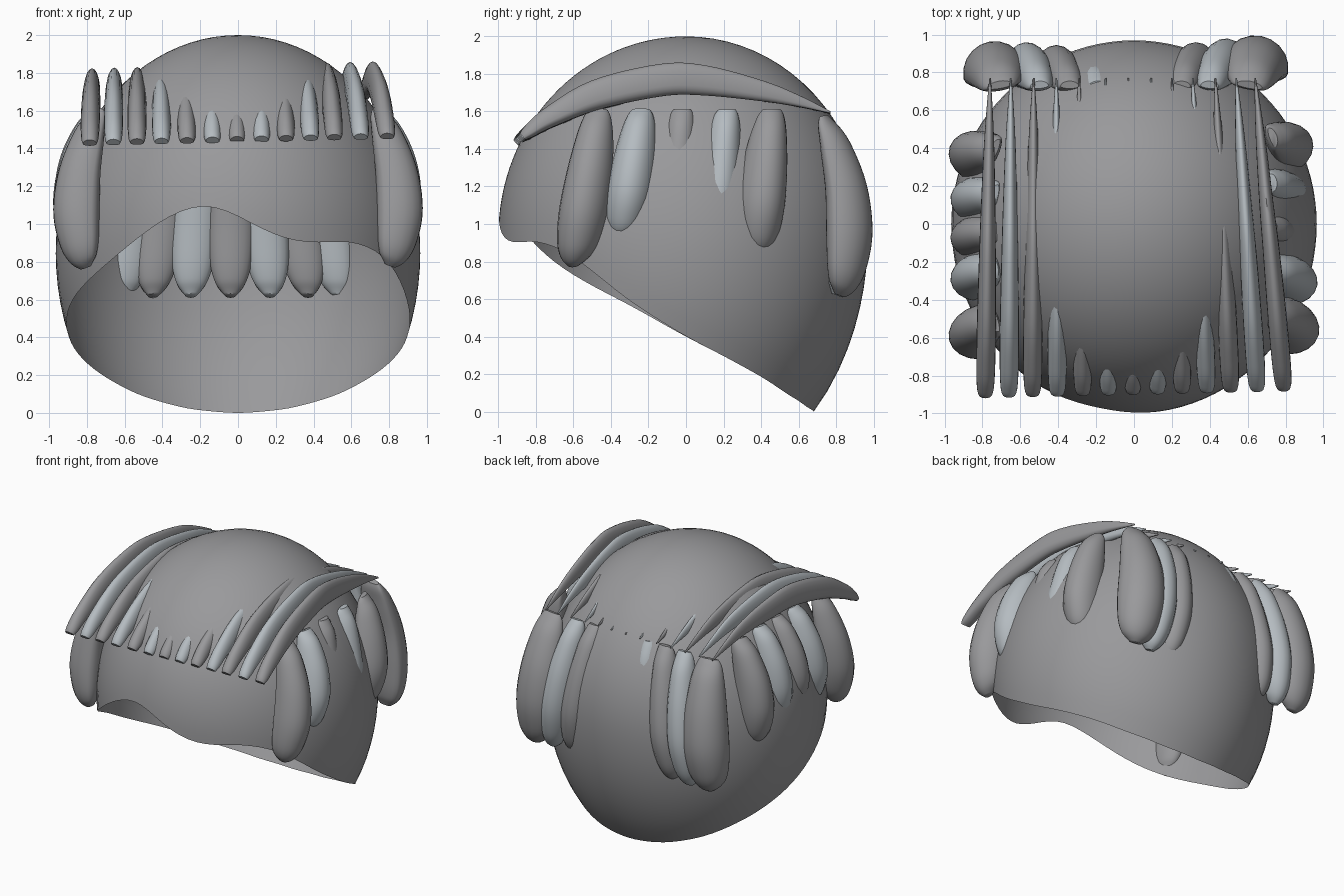
import bpy, bmesh, math
from mathutils import Vector

if "Cube" in bpy.data.objects:
    bpy.data.objects.remove(bpy.data.objects["Cube"])


def material(name, color):
    m = bpy.data.materials.new(name)
    m.diffuse_color = (*color, 1)
    m.use_nodes = True
    m.node_tree.nodes["Principled BSDF"].inputs["Base Color"].default_value = m.diffuse_color
    return m


DARK = material("dark_grey", (.32, .32, .33))
LIGHT = material("light_grey", (.46, .50, .53))


def spline(rows, n):
    # Catmull-Rom resampling of a list of equal-length tuples
    out, last = [], len(rows) - 1
    for i in range(last * n + 1):
        k = min(i // n, last - 1)
        t = i / n - k
        a, b, c, d = (rows[min(max(k + j, 0), last)] for j in (-1, 0, 1, 2))
        out.append([0.5 * (2*q + (r-p)*t + (2*p-5*q+4*r-s)*t*t + (3*q-p-3*r+s)*t**3)
                    for p, q, r, s in zip(a, b, c, d)])
    return out


def finish(bm, name, mat, angle=50):
    bmesh.ops.recalc_face_normals(bm, faces=bm.faces)
    me = bpy.data.meshes.new(name)
    bm.to_mesh(me)
    bm.free()
    me.materials.append(mat)
    ob = bpy.data.objects.new(name, me)
    bpy.context.collection.objects.link(ob)
    bpy.ops.object.select_all(action='DESELECT')
    ob.select_set(True)
    bpy.context.view_layer.objects.active = ob
    bpy.ops.object.shade_smooth_by_angle(angle=math.radians(angle))


def lock(name, stations, side, mat, sides=20):
    # stations: x, y, z, half thickness, half width; section is domed outside, flatter inside
    rows = spline(stations, 5)
    side = Vector(side)
    bm = bmesh.new()
    rings = []
    for i, r in enumerate(rows):
        p = Vector(r[:3])
        t = Vector(rows[min(i + 1, len(rows) - 1)][:3]) - Vector(rows[max(i - 1, 0)][:3])
        out = side.cross(t).normalized()
        h, w = max(r[3], 0.003), max(r[4], 0.003)
        ring = []
        for k in range(sides):
            a = 2 * math.pi * k / sides
            s = math.sin(a)
            ring.append(bm.verts.new(p + out * h * (-.4 + (1.4 if s > 0 else .6) * s)
                                     + side * w * math.cos(a)))
        rings.append(ring)
    for a, b in zip(rings, rings[1:]):
        for k in range(sides):
            m = (k + 1) % sides
            bm.faces.new((a[k], a[m], b[m], b[k]))
    bm.faces.new(rings[0])
    bm.faces.new(rings[-1])
    finish(bm, name, mat)


# Cap: open dome whose wavy rim dips towards the back (degrees from front, height)
SHARED = [(90, .40), (112, .24), (135, .10), (157, .025), (180, 0)]
RIGHT = [(0, 1.05), (7, .98), (15, .92), (24, .90), (38, .92), (51, .86), (62, .73), (70, .61)] + SHARED
LEFT = [(0, 1.05), (6, 1.10), (12, 1.12), (24, 1.04), (35, .91), (46, .79), (61, .66), (70, .59)] + SHARED


def rim(deg):
    table = RIGHT if deg >= 0 else LEFT
    d = abs(deg)
    for (a, za), (b, zb) in zip(table, table[1:]):
        if d <= b:
            return za + (zb - za) * (d - a) / (b - a)
    return 0


def radius(z, mid, low):
    h = (z - mid) / ((2 - mid) if z > mid else low)
    return math.sqrt(max(0, 1 - h * h))


COLS, ROWS = 96, 28
degs = [-180 + 360 * i / COLS for i in range(COLS)]
heights = [rim(d) for d in degs]
for _ in range(4):
    heights = [(heights[i - 1] + 2 * heights[i] + heights[(i + 1) % COLS]) / 4 for i in range(COLS)]
low = min(heights)
bm = bmesh.new()
apex = bm.verts.new((0, 0, 2))
grid = []
for j in range(ROWS):
    s = math.sin(j / ROWS * math.pi / 2)
    ring = []
    for d, h in zip(degs, heights):
        h -= low
        z = h + (2 - h) * s
        a = math.radians(d)
        ry = 1.0 if abs(d) < 90 else 0.97
        ring.append(bm.verts.new((0.965 * radius(z, .85, 1.2) * math.sin(a),
                                  -ry * radius(z, .94, 1.32) * math.cos(a), z)))
    grid.append(ring)
for a, b in zip(grid, grid[1:]):
    for k in range(COLS):
        m = (k + 1) % COLS
        bm.faces.new((a[k], a[m], b[m], b[k]))
for k in range(COLS):
    bm.faces.new((grid[-1][k], grid[-1][(k + 1) % COLS], apex))
finish(bm, "hair_cap", DARK, 60)

# Top locks: thin arcs from the forehead over to the back (y, z, half height, half width)
ARC = [(-.895, 1.465, .022, .036), (-.86, 1.495, .036, .045), (-.75, 1.57, .055, .05),
       (-.5, 1.69, .08, .05), (-.15, 1.768, .086, .044), (.1, 1.765, .08, .038),
       (.4, 1.71, .055, .028), (.6, 1.655, .03, .017), (.77, 1.595, .005, .004)]
TOP = [(-.785, -.76), (-.66, -.65), (-.535, -.53), (-.405, -.41), (-.27, -.29), (-.135, -.15), (-.005, -.03),
       (.125, .09), (.255, .2), (.385, .31), (.51, .43), (.65, .54), (.79, .64)]
for i, (xf, xb) in enumerate(TOP):
    f = i / (len(TOP) - 1)
    dz, dy = -.035 + .035 * f, -.01 + .035 * f
    st = [(xf + (xb - xf) * (y + .9) / 1.67, y + (dy if y < 0 else 0), z + dz * (1 if y < .3 else .3), h, w)
          for y, z, h, w in ARC]
    lock(f"top_lock_{i + 1}", st, (1, 0, 0), (DARK, LIGHT)[i % 2])

# Hanging lock profile: outward distance, height fraction, half thickness, half width
HANG = [(.735, 1.0, .02, .055), (.75, .95, .045, .08), (.795, .83, .08, .105), (.85, .60, .11, .13),
        (.868, .36, .122, .14), (.855, .17, .105, .125), (.835, .06, .075, .09), (.815, .0, .03, .035)]


def hanging(name, axis, sign, top, bottom, z_low, offset, width, yaw, z_top, mat):
    st = []
    for r, f, h, w in HANG:
        along = bottom + (top - bottom) * f
        out = sign * (r + offset * min(1, 3 * (1 - f)))
        z = z_low + .02 + (z_top - z_low - .02) * f
        st.append((out, along, z, h, w * width) if axis == 'x' else (along, out, z, h, w * width))
    # yaw turns the outer face about z, positive towards the back (sides) or outwards (back)
    c, s = math.cos(math.radians(yaw)), math.sin(math.radians(yaw))
    side = (s, -sign * c, 0) if axis == 'x' else (c, -s, 0)
    lock(name, st, side, mat)


# Back locks fan outwards: top x, bottom x, offset, width, yaw
BACK = [(-.71, -.76, -.025, 1.2, -10), (-.50, -.60, -.03, .87, -5), (-.34, -.45, -.045, .87, 0),
        (-.19, -.25, -.075, .87, 0), (-.03, -.04, -.10, .87, 0), (.10, .17, -.08, .87, 0),
        (.25, .37, -.03, .87, 0), (.40, .53, -.01, .87, 5), (.61, .67, .005, 1.25, 10)]
for i, (t, b, o, w, yaw) in enumerate(BACK):
    hanging(f"back_lock_{i + 1}", 'y', 1, t, b, .60, o, w, yaw, 1.575, (DARK, LIGHT)[i % 2])

# Side locks: top y, bottom y, lowest z, outward offset, width, yaw
SIDE = {("right", 1): [(-.47, -.60, .76, -.01, .95, -15), (-.24, -.34, .91, -.02, .9, -8),
                       (-.02, -.07, .9, -.10, .85, 0), (.22, .14, .85, -.078, .85, 8),
                       (.46, .38, .82, -.042, .95, 20)],
        ("left", -1): [(-.52, -.62, .75, -.01, .95, -15), (-.24, -.31, .88, -.02, .9, -8),
                       (-.04, -.09, .92, -.02, .85, 0), (.16, .11, .9, -.02, .9, 10),
                       (.40, .35, .82, -.01, .95, 20)]}
for (label, sign), rows in SIDE.items():
    for i, (t, b, z, o, w, yaw) in enumerate(rows):
        hanging(f"{label}_lock_{i + 1}", 'x', sign, t, b, z, o, w, yaw, 1.61, (DARK, LIGHT)[i % 2])
